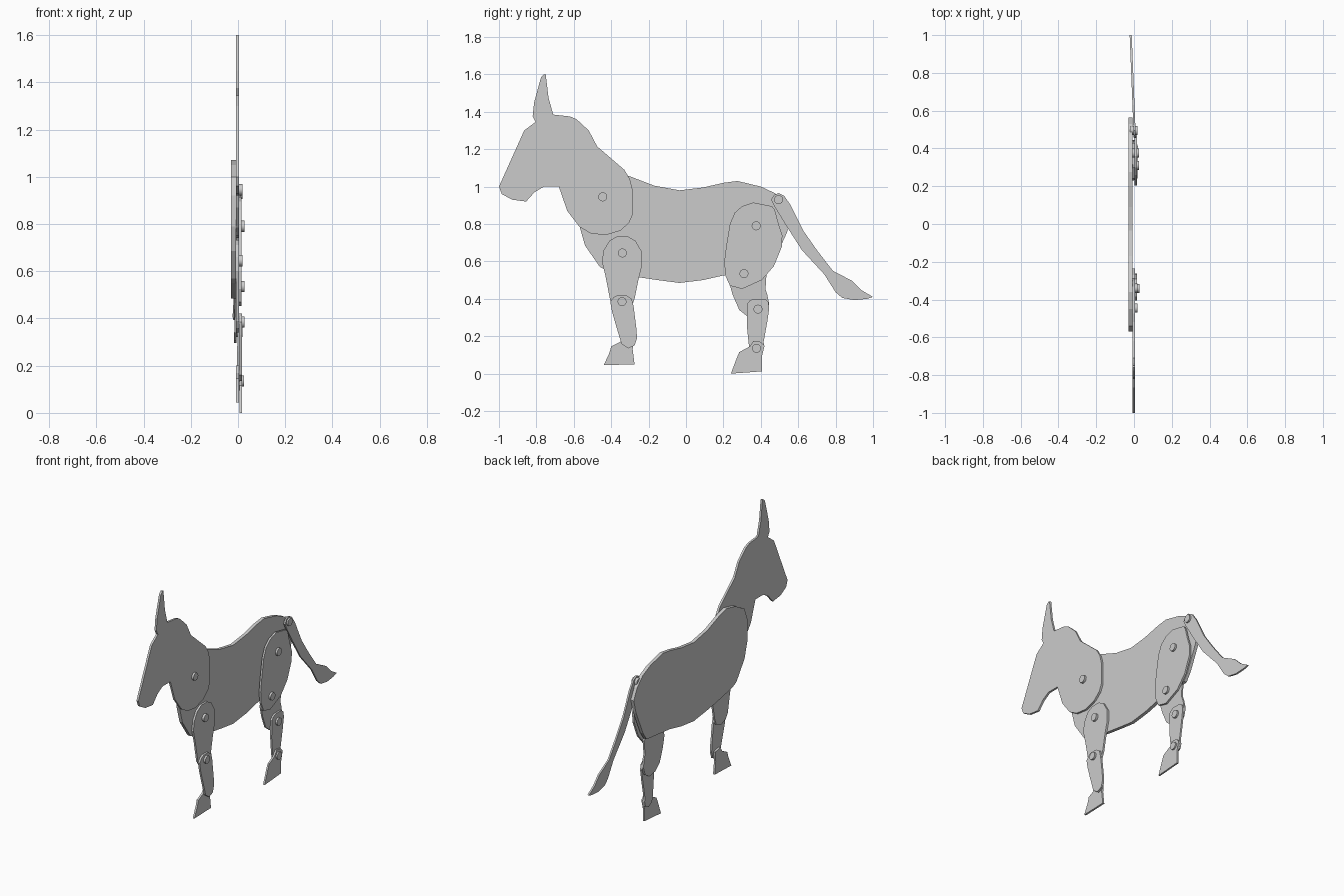
import bpy, bmesh
from math import radians
from mathutils import Matrix


def finish(name, bm):
    bmesh.ops.recalc_face_normals(bm, faces=bm.faces)
    mesh = bpy.data.meshes.new(name)
    bm.to_mesh(mesh)
    bm.free()
    obj = bpy.data.objects.new(name, mesh)
    bpy.context.collection.objects.link(obj)
    return obj


def plate(name, x, thick, pts, lean_y=0, lean_z=0, pivot=(0, 0)):
    """Flat cut-out in the YZ plane starting at x, optionally leaning about a pivot."""
    bm = bmesh.new()
    face = bm.faces.new([
        bm.verts.new((x + lean_y * (y - pivot[0]) + lean_z * (z - pivot[1]), y, z))
        for y, z in pts])
    ext = bmesh.ops.extrude_face_region(bm, geom=[face], use_keep_orig=True)
    new = [g for g in ext["geom"] if isinstance(g, bmesh.types.BMVert)]
    bmesh.ops.translate(bm, verts=new, vec=(thick, 0, 0))
    return finish(name, bm)


def rivet(name, y, z, x0, x1, r=0.024):
    bm = bmesh.new()
    m = Matrix.Translation(((x0 + x1) / 2, y, z)) @ Matrix.Rotation(radians(90), 4, 'Y')
    bmesh.ops.create_cone(bm, cap_ends=True, segments=16, radius1=r, radius2=r,
                          depth=x1 - x0, matrix=m)
    obj = finish(name, bm)
    bpy.ops.object.select_all(action='DESELECT')
    obj.select_set(True)
    bpy.context.view_layer.objects.active = obj
    bpy.ops.object.shade_smooth_by_angle(angle=radians(30))


# Torso board
plate("body", -0.03, 0.021, [
    (-0.57, 0.92), (-0.54, 1.0), (-0.45, 1.05), (-0.36, 1.07), (-0.30, 1.055),
    (-0.17, 1.005), (-0.035, 0.98), (0.09, 0.995), (0.2, 1.02), (0.275, 1.03),
    (0.4, 1.0), (0.475, 0.965), (0.53, 0.91), (0.563, 0.84), (0.54, 0.755),
    (0.47, 0.6), (0.435, 0.55), (0.2, 0.525), (0.09, 0.5), (-0.035, 0.485),
    (-0.15, 0.5), (-0.25, 0.515), (-0.42, 0.55), (-0.46, 0.57), (-0.54, 0.685),
    (-0.57, 0.79)])

# Head, neck and ear in one piece
plate("head", -0.008, 0.013, [
    (-1, 1.0), (-0.865, 1.30), (-0.805, 1.345), (-0.82, 1.375), (-0.812, 1.45),
    (-0.775, 1.585), (-0.76, 1.60), (-0.75, 1.60), (-0.735, 1.475), (-0.71, 1.385),
    (-0.62, 1.375), (-0.585, 1.36), (-0.52, 1.30), (-0.475, 1.215), (-0.33, 1.09),
    (-0.30, 1.04), (-0.285, 0.98), (-0.285, 0.85), (-0.305, 0.805), (-0.35, 0.765),
    (-0.43, 0.74), (-0.51, 0.75), (-0.57, 0.785), (-0.635, 0.87), (-0.68, 1.0),
    (-0.76, 1.0), (-0.81, 0.97), (-0.855, 0.92), (-0.93, 0.93), (-0.985, 0.96)])

# Tail, leaning back behind the body plane
plate("tail", -0.003, 0.011, [
    (0.455, 0.93), (0.47, 0.955), (0.495, 0.965), (0.525, 0.95), (0.56, 0.9),
    (0.63, 0.76), (0.70, 0.66), (0.785, 0.55), (0.89, 0.495), (0.94, 0.445),
    (1.0, 0.41), (0.97, 0.4), (0.9, 0.393), (0.835, 0.405), (0.80, 0.435),
    (0.74, 0.53), (0.62, 0.66), (0.53, 0.80), (0.50, 0.85), (0.475, 0.89)],
    lean_y=-0.04, pivot=(0.5, 0.93))

# Front leg
plate("front_upper_leg", -0.008, 0.012, [
    (-0.45, 0.60), (-0.44, 0.66), (-0.41, 0.71), (-0.37, 0.733), (-0.31, 0.733),
    (-0.27, 0.71), (-0.235, 0.65), (-0.235, 0.58), (-0.255, 0.5), (-0.275, 0.40),
    (-0.29, 0.36), (-0.34, 0.34), (-0.385, 0.36), (-0.405, 0.39), (-0.43, 0.52)])
plate("front_lower_leg", 0.0045, 0.012, [
    (-0.405, 0.385), (-0.385, 0.41), (-0.365, 0.42), (-0.32, 0.42), (-0.29, 0.4),
    (-0.28, 0.36), (-0.265, 0.24), (-0.262, 0.19), (-0.275, 0.15), (-0.31, 0.135),
    (-0.345, 0.16), (-0.375, 0.26), (-0.395, 0.33)])
plate("front_hoof", -0.008, 0.012, [
    (-0.44, 0.045), (-0.275, 0.05), (-0.285, 0.13), (-0.28, 0.19), (-0.33, 0.2),
    (-0.35, 0.17), (-0.40, 0.145), (-0.41, 0.11)])

# Hind leg
plate("hind_thigh", 0.003, 0.012, [
    (0.205, 0.6), (0.215, 0.68), (0.235, 0.8), (0.26, 0.86), (0.30, 0.895),
    (0.36, 0.915), (0.46, 0.895), (0.475, 0.875), (0.495, 0.8), (0.515, 0.74),
    (0.513, 0.68), (0.47, 0.575), (0.405, 0.5), (0.30, 0.453), (0.235, 0.47),
    (0.21, 0.525)])
plate("hind_upper_leg", -0.009, 0.011, [
    (0.24, 0.57), (0.30, 0.61), (0.38, 0.60), (0.43, 0.53), (0.425, 0.45),
    (0.435, 0.42), (0.445, 0.37), (0.43, 0.32), (0.39, 0.295), (0.33, 0.305),
    (0.285, 0.34), (0.25, 0.42), (0.23, 0.49)], lean_z=0.035, pivot=(0.3, 0.54))
plate("hind_lower_leg", -0.0025, 0.011, [
    (0.325, 0.37), (0.34, 0.39), (0.36, 0.4), (0.42, 0.4), (0.44, 0.385),
    (0.445, 0.35), (0.435, 0.28), (0.415, 0.17), (0.418, 0.14), (0.41, 0.11),
    (0.38, 0.095), (0.345, 0.115), (0.335, 0.16), (0.325, 0.26), (0.325, 0.31)],
    lean_z=0.01, pivot=(0.38, 0.35))
plate("hind_hoof", 0.0065, 0.011, [
    (0.24, 0), (0.405, 0.012), (0.405, 0.09), (0.42, 0.15), (0.40, 0.17),
    (0.36, 0.175), (0.34, 0.145), (0.285, 0.115), (0.27, 0.08)])

# Joint rivets
for part, y, z, x0, x1 in [
        ("neck", -0.445, 0.945, -0.02, 0.018), ("tail", 0.495, 0.93, -0.02, 0.018),
        ("shoulder", -0.34, 0.645, -0.02, 0.018), ("knee", -0.342, 0.385, -0.004, 0.028),
        ("hip", 0.375, 0.79, -0.02, 0.027), ("thigh", 0.31, 0.535, -0.006, 0.027),
        ("hock", 0.385, 0.345, -0.012, 0.02), ("ankle", 0.377, 0.135, 0.0, 0.026)]:
    rivet(part + "_rivet", y, z, x0, x1)
